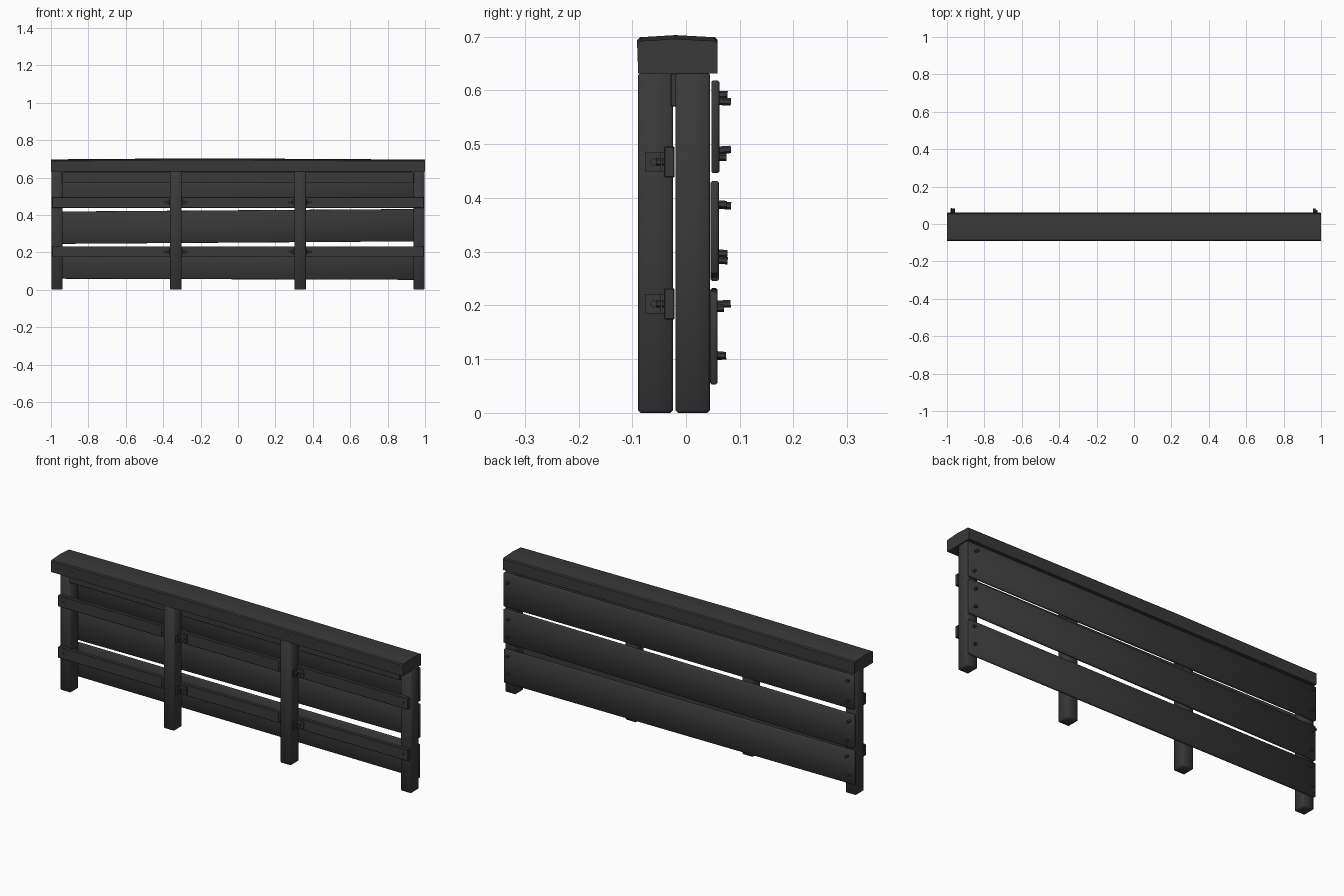
import bpy, bmesh, math, random
from mathutils import Matrix, Vector

random.seed(4)
if "Cube" in bpy.data.objects:
    bpy.data.objects.remove(bpy.data.objects["Cube"])

wood = bpy.data.materials.new("charcoal")
wood.use_nodes = True
colour = (0.04, 0.04, 0.04, 1)
wood.diffuse_color = colour
wood.node_tree.nodes["Principled BSDF"].inputs["Base Color"].default_value = colour


def finish(name, bm, smooth=False):
    bmesh.ops.recalc_face_normals(bm, faces=bm.faces)
    mesh = bpy.data.meshes.new(name)
    bm.to_mesh(mesh)
    bm.free()
    mesh.materials.append(wood)
    for f in mesh.polygons:
        f.use_smooth = smooth
    ob = bpy.data.objects.new(name, mesh)
    bpy.context.collection.objects.link(ob)
    return ob


def box(name, x, y, z, bevel=0.0, tilt=0.0, smooth=False):
    """Box from (min, max) ranges; tilt raises the +x end and drops the -x end."""
    bm = bmesh.new()
    bmesh.ops.create_cube(bm, size=1)
    for v in bm.verts:
        sx = v.co.x * 2
        v.co = [a + (b - a) * (c + 0.5) for (a, b), c in zip((x, y, z), v.co)]
        v.co.z += sx * tilt
    if bevel:
        bmesh.ops.bevel(bm, geom=bm.edges[:], offset=bevel, segments=1, affect='EDGES')
    return finish(name, bm, smooth)


def bolt(name, x, y, z, length, radius=0.007, wobble=0.0):
    """Six-sided bolt along y, centred at the given point."""
    bm = bmesh.new()
    turn = Matrix.Rotation(math.pi / 2 + random.uniform(-wobble, wobble), 4, 'X')
    bmesh.ops.create_cone(bm, cap_ends=True, segments=6, radius1=radius, radius2=radius,
                          depth=length, matrix=Matrix.Translation((x, y, z)) @ turn)
    return finish(name, bm)


# Posts
for side, s in (("right", -1), ("left", 1)):
    cx = s * 0.968
    box(f"{side}_end_post", (cx - 0.03, cx + 0.03), (-0.02, 0.045), (0, 0.634), 0.005, smooth=True)
    cx = s * 0.332
    box(f"{side}_middle_post", (cx - 0.031, cx + 0.031), (-0.089, -0.024), (0, 0.634), 0.005, smooth=True)

# Back planks, slightly uneven
box("lower_plank", (-0.997, 0.997), (0.045, 0.059), (0.056, 0.229), 0.003, -0.003, True)
box("middle_plank", (-0.997, 0.997), (0.046, 0.061), (0.252, 0.425), 0.003, 0.007, True)
box("upper_plank", (-0.997, 0.997), (0.047, 0.062), (0.446, 0.619), 0.003, 0.0, True)

# Front rails
rails = {"lower": 0.203, "upper": 0.467}
for name, z in rails.items():
    box(f"{name}_rail", (-0.995, 0.995), (-0.041, -0.021), (z - 0.029, z + 0.029), 0.002)
box("top_rail", (-0.94, 0.94), (-0.029, -0.015), (0.57, 0.632), 0.002)

# Crowned cap beam
section = [(-0.089, 0.632), (-0.091, 0.69), (-0.086, 0.695), (-0.02, 0.699),
           (0.054, 0.695), (0.059, 0.69), (0.059, 0.632)]
bm = bmesh.new()
rings = []
for x, lift in ((-1, -0.002), (-0.2, 0.004), (1, -0.003)):
    rings.append([bm.verts.new((x, y, z + (lift if z > 0.65 else 0))) for y, z in section])
for a, b in zip(rings, rings[1:]):
    for i in range(len(section)):
        j = (i + 1) % len(section)
        bm.faces.new((a[i], a[j], b[j], b[i]))
bm.faces.new(rings[0])
bm.faces.new(rings[-1])
finish("cap_beam", bm)

# Angle brackets joining middle posts to rails, with bolts
for rail, z in rails.items():
    for s in (-1, 1):
        for t in (-1, 1):
            tag = f"{rail}_{'left' if s > 0 else 'right'}_{'outer' if s == t else 'inner'}"
            face = s * 0.332 + t * 0.031
            zs = (z - 0.018, z + 0.018)
            box(f"{tag}_bracket_post_plate", sorted((face, face + t * 0.006)), (-0.076, -0.041), zs)
            box(f"{tag}_bracket_rail_plate", sorted((face, face + t * 0.042)), (-0.047, -0.041), zs)
            bolt(f"{tag}_rail_bolt", face + t * 0.026, -0.049, z, 0.014)
            head = bolt(f"{tag}_post_bolt", 0, 0, 0, 0.014)
            head.matrix_world = Matrix.Translation((face + t * 0.008, -0.06, z)) @ Matrix.Rotation(math.pi / 2, 4, 'Z')
    # Bolts fixing rails to end posts
    for s in (-1, 1):
        bolt(f"{rail}_rail_end_bolt_{'left' if s > 0 else 'right'}", s * 0.968, -0.041, z, 0.008)

# Nails standing out of the planks at both ends
for s, side in ((-1, "right"), (1, "left")):
    for i, z in enumerate((0.1, 0.2, 0.285, 0.385, 0.48, 0.59)):
        out = random.uniform(0.01, 0.025)
        bolt(f"{side}_plank_nail_{i + 1}", s * random.uniform(0.962, 0.978),
             0.055 + out / 2, z + random.uniform(-0.012, 0.012), out + 0.01, 0.007, 0.1)
